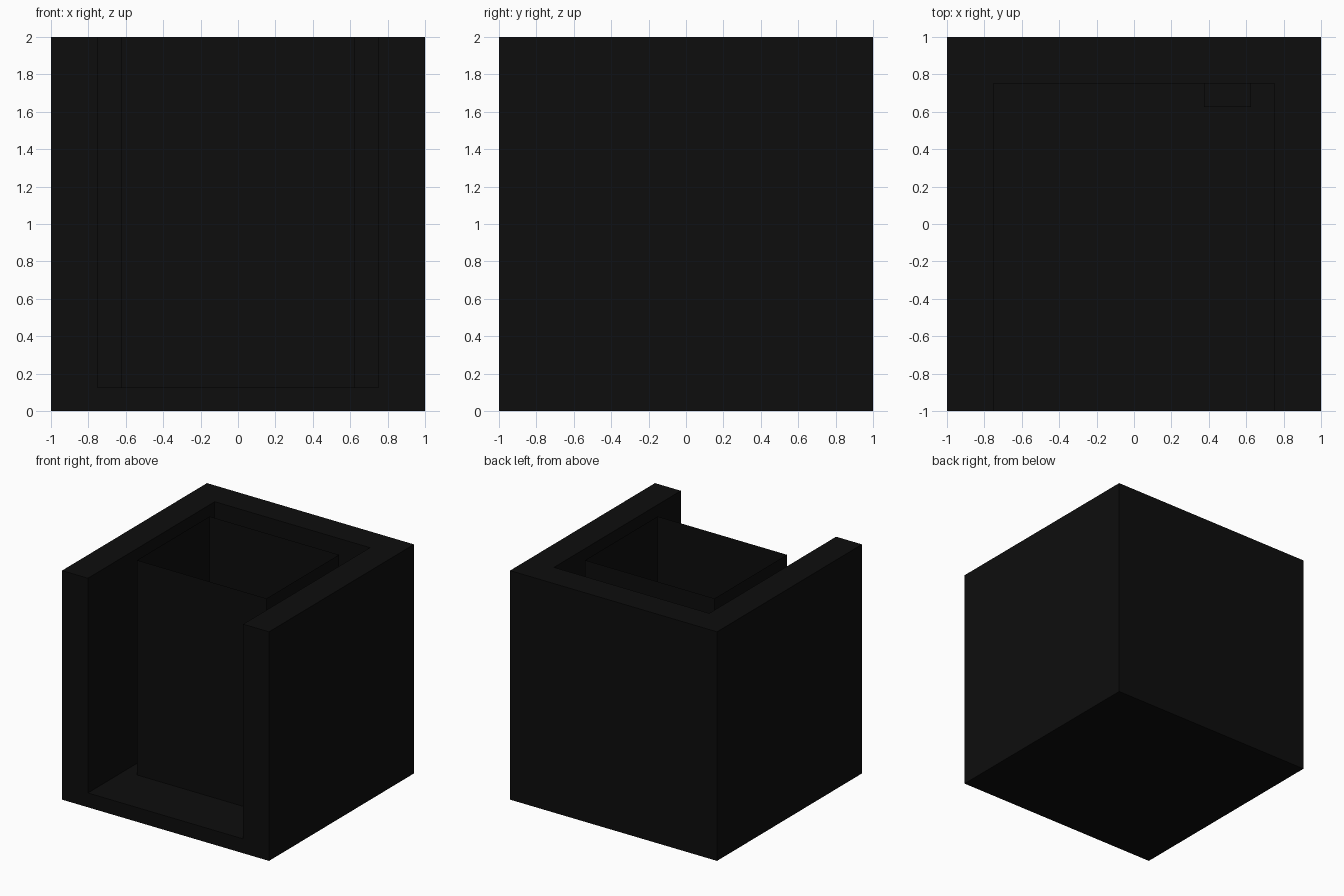
import bpy
import bmesh

default = bpy.data.objects.get("Cube")
if default:
    bpy.data.objects.remove(default, do_unlink=True)

# One near-black material for every part
black = bpy.data.materials.new("black")
black.use_nodes = True
colour = (0.004, 0.004, 0.004, 1)
black.diffuse_color = colour
black.node_tree.nodes["Principled BSDF"].inputs["Base Color"].default_value = colour


def block(name, low, high, open_ends=False):
    """Axis-aligned box between two corners; open_ends drops top and bottom."""
    bm = bmesh.new()
    bmesh.ops.create_cube(bm, size=1)
    for v in bm.verts:
        v.co = [lo + (c + 0.5) * (hi - lo) for c, lo, hi in zip(v.co, low, high)]
    bm.normal_update()
    if open_ends:
        ends = [f for f in bm.faces if abs(f.normal.z) > 0.5]
        bmesh.ops.delete(bm, geom=ends, context='FACES_ONLY')
    mesh = bpy.data.meshes.new(name)
    bm.to_mesh(mesh)
    bm.free()
    mesh.materials.append(black)
    obj = bpy.data.objects.new(name, mesh)
    bpy.context.collection.objects.link(obj)
    return obj


# Outer casing, hollowed through the front and the top
casing = block("casing", (-1, -1, 0), (1, 1, 2))
cutter = block("casing_cutter", (-0.75, -2, 0.125), (0.75, 0.75, 3))
cutter.hide_render = True
cut = casing.modifiers.new("hollow", 'BOOLEAN')
cut.operation = 'DIFFERENCE'
cut.solver = 'EXACT'
cut.object = cutter
bpy.context.view_layer.objects.active = casing
bpy.ops.object.modifier_apply(modifier=cut.name)
bpy.data.objects.remove(cutter, do_unlink=True)

# Thin-walled sleeve standing inside, open at the top
block("inner_sleeve", (-0.625, -0.5, 0.125), (0.625, 0.5, 2), open_ends=True)

# Small bracket on the inside of the back wall
block("back_bracket", (0.375, 0.625, 1.5), (0.625, 0.75, 1.75))
